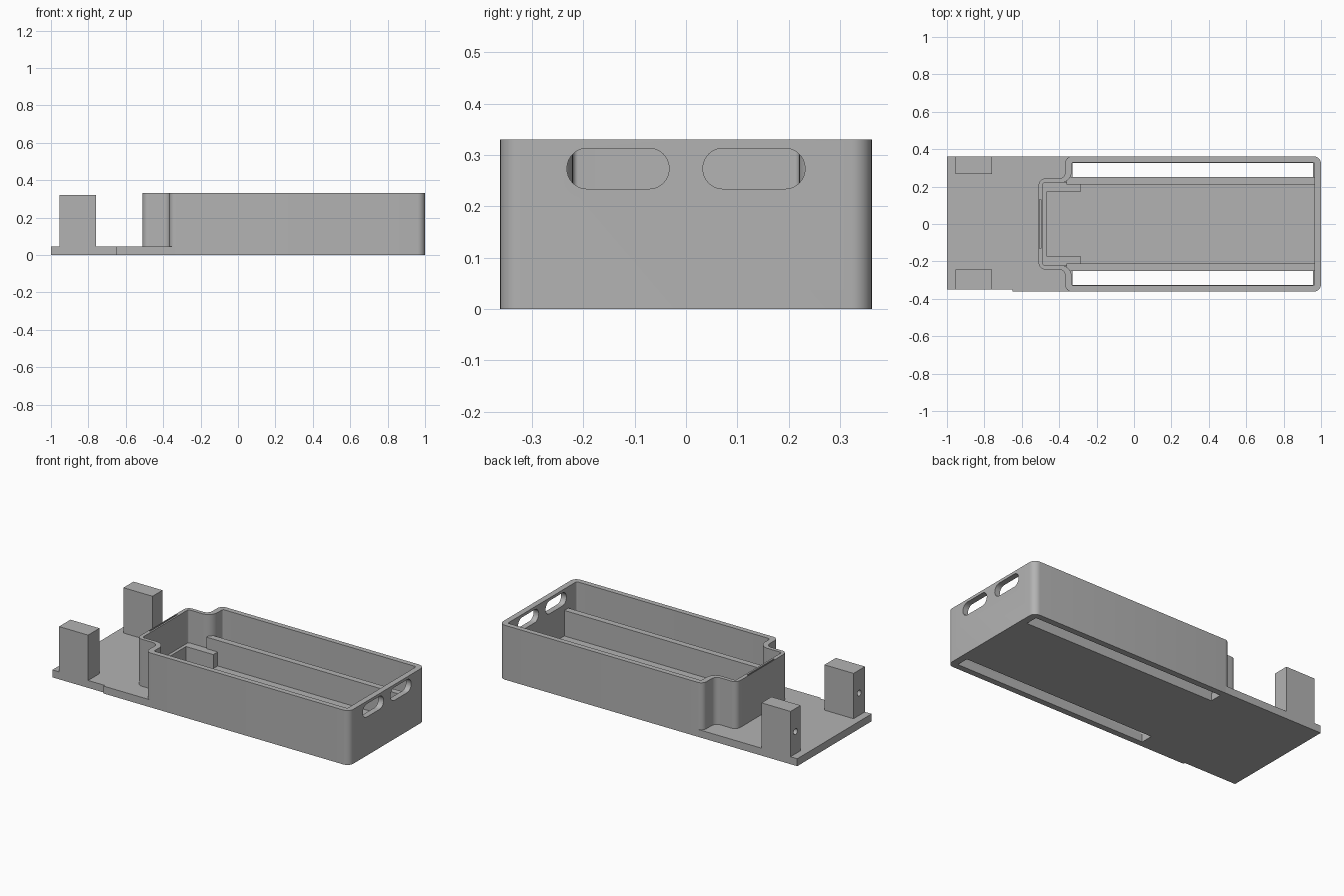
import bpy, bmesh, math
from mathutils import Vector

cube = bpy.data.objects.get("Cube")
if cube:
    bpy.data.objects.remove(cube, do_unlink=True)

grey = bpy.data.materials.new("plain_grey")
grey.use_nodes = True
GREY = (0.45, 0.45, 0.45, 1)
grey.diffuse_color = GREY
grey.node_tree.nodes["Principled BSDF"].inputs["Base Color"].default_value = GREY

FLOOR, TOP, HALF = 0.045, 0.33, 0.362


def rounded(corners, steps=8):
    """Fillet right-angled corners given as (x, y, radius)."""
    out = []
    for i, (x, y, r) in enumerate(corners):
        p = Vector((x, y))
        u = (Vector(corners[i - 1][:2]) - p).normalized()
        v = (Vector(corners[(i + 1) % len(corners)][:2]) - p).normalized()
        if r == 0:
            out.append(p)
            continue
        for k in range(steps + 1):
            t = math.pi / 2 * k / steps
            out.append(p + r * (u + v - v * math.cos(t) - u * math.sin(t)))
    return out


def prism(name, outline, lo, hi, axis="z"):
    """Extrude a 2D outline along z (outline in xy) or x (outline in yz)."""
    bm = bmesh.new()
    place = (lambda p, t: (p[0], p[1], t)) if axis == "z" else (lambda p, t: (t, p[0], p[1]))
    a = [bm.verts.new(place(p, lo)) for p in outline]
    b = [bm.verts.new(place(p, hi)) for p in outline]
    bm.faces.new(a)
    bm.faces.new(b)
    for i in range(len(a)):
        bm.faces.new((a[i - 1], a[i], b[i], b[i - 1]))
    bmesh.ops.recalc_face_normals(bm, faces=bm.faces)
    mesh = bpy.data.meshes.new(name)
    bm.to_mesh(mesh)
    bm.free()
    mesh.materials.append(grey)
    ob = bpy.data.objects.new(name, mesh)
    bpy.context.collection.objects.link(ob)
    return ob


def box(name, x0, x1, y0, y1, z0, z1):
    return prism(name, [(x0, y0), (x1, y0), (x1, y1), (x0, y1)], z0, z1)


def cut(target, cutter):
    """Subtract the cutter and throw it away."""
    mod = target.modifiers.new("cut", "BOOLEAN")
    mod.operation, mod.solver, mod.object = "DIFFERENCE", "EXACT", cutter
    bpy.context.view_layer.objects.active = target
    bpy.ops.object.modifier_apply(modifier=mod.name)
    bpy.data.objects.remove(cutter, do_unlink=True)


def necked(half):
    """Mirror a half outline, listed from +y to the neck, across y = 0."""
    return rounded(half + [(x, -y, r) for x, y, r in reversed(half)])


# Tray with a narrower neck at one end
tray = prism("tray", necked([(1, HALF, 0.04), (-0.367, HALF, 0.035),
                             (-0.367, 0.243, 0.035), (-0.51, 0.243, 0.035)]), 0, TOP)
cut(tray, prism("cavity", necked([(0.965, 0.33, 0.01), (-0.333, 0.33, 0.01),
                                  (-0.333, 0.22, 0.06), (-0.487, 0.22, 0.01)]), FLOOR, 0.5))

# Floor slots and rounded end-wall openings on both sides
for s in (-1, 1):
    cut(tray, box("floor_slot", -0.33, 0.957, *sorted((s * 0.25, s * 0.325)), -0.1, 0.1))
    y0, y1 = sorted((s * 0.033, s * 0.232))
    stadium = rounded([(y, z, 0.039) for y, z in
                       ((y0, 0.234), (y1, 0.234), (y1, 0.313), (y0, 0.313))])
    cut(tray, prism("end_opening", stadium, 0.9, 1.1, "x"))

# Shallow catch groove in the neck rim
cut(tray, box("catch_groove", -0.506, -0.498, -0.13, 0.13, 0.305, 0.4))

# Mounting plate, slightly narrower at its far end
prism("mounting_plate", [(-1, HALF), (-1, -0.351), (-0.65, -0.351), (-0.65, -HALF),
                         (-0.335, -HALF), (-0.335, HALF)], 0, FLOOR)

# Posts with a blind screw hole in the outer face
for name, y0, y1 in (("left_post", 0.266, HALF), ("right_post", -0.351, -0.242)):
    post = box(name, -0.955, -0.76, y0, y1, FLOOR - 0.01, 0.32)
    mid = (y0 + y1) / 2
    circle = [(mid + 0.018 * math.cos(k * math.pi / 10), 0.18 + 0.018 * math.sin(k * math.pi / 10))
              for k in range(20)]
    cut(post, prism("screw_hole", circle, -1, -0.85, "x"))

# Long rails inside the tray
for name, s in (("back_rail", 1), ("front_rail", -1)):
    box(name, -0.36, 0.97, *sorted((s * 0.212, s * 0.25)), FLOOR - 0.01, 0.2)

# C-shaped bracket inside the neck
prism("neck_bracket", [(-0.488, -0.221), (-0.285, -0.221), (-0.285, -0.17), (-0.468, -0.17),
                       (-0.468, 0.17), (-0.285, 0.17), (-0.285, 0.221), (-0.488, 0.221)],
      FLOOR - 0.01, 0.13)

# Smooth the rounded corners, keep edges sharp
for ob in bpy.context.collection.objects:
    if ob.type == "MESH" and grey.name in ob.data.materials:
        ob.select_set(True)
        bpy.context.view_layer.objects.active = ob
bpy.ops.object.shade_smooth_by_angle(angle=math.radians(30))
